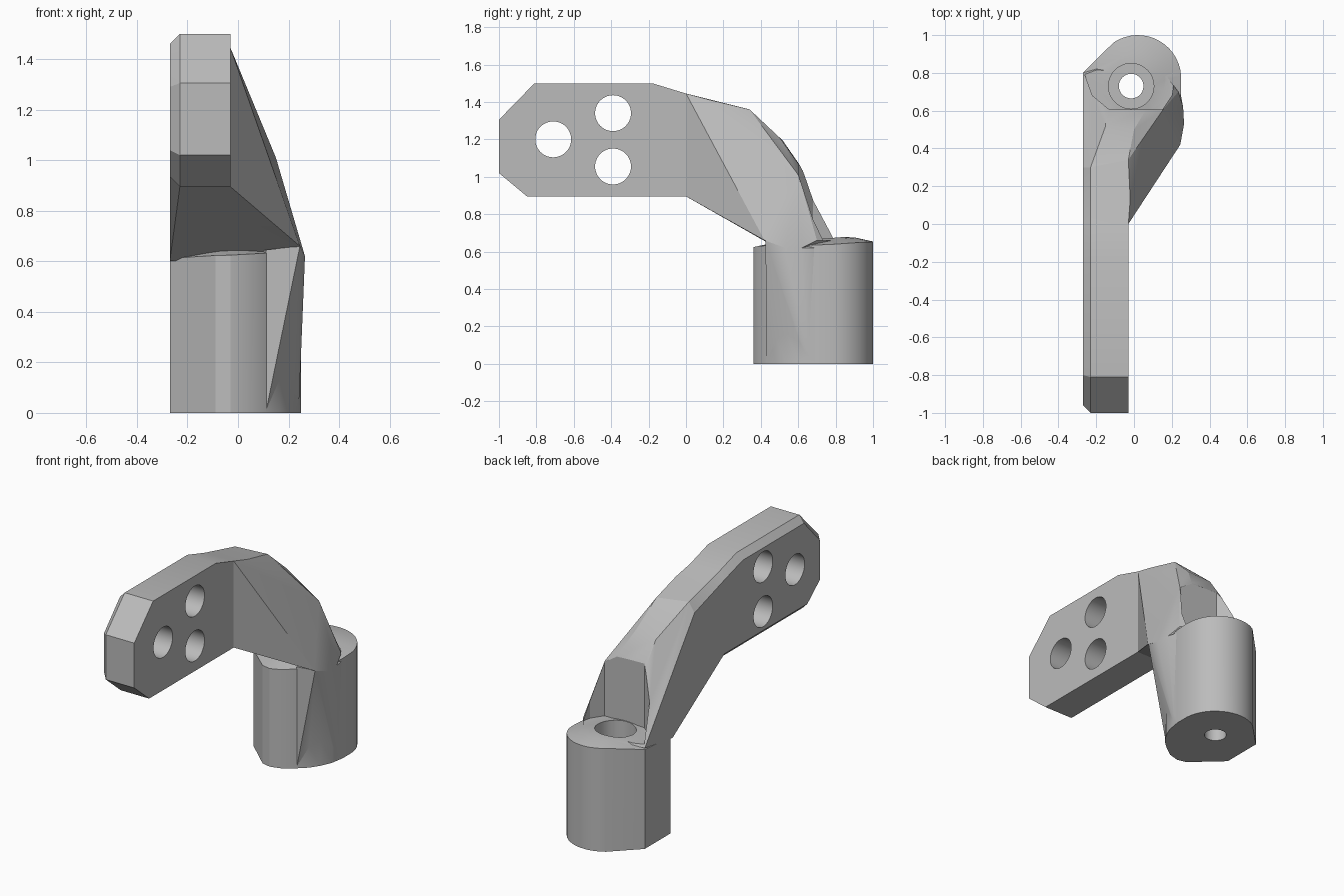
import bpy, bmesh, math
from mathutils import Matrix

cube = bpy.data.objects.get("Cube")
if cube:
    bpy.data.objects.remove(cube, do_unlink=True)

GREY = (0.5, 0.5, 0.5, 1)
mat = bpy.data.materials.new("plain_grey")
mat.use_nodes = True
mat.diffuse_color = GREY
mat.node_tree.nodes["Principled BSDF"].inputs["Base Color"].default_value = GREY


def finish(name, bm):
    bmesh.ops.recalc_face_normals(bm, faces=bm.faces)
    me = bpy.data.meshes.new(name)
    bm.to_mesh(me)
    bm.free()
    me.materials.append(mat)
    ob = bpy.data.objects.new(name, me)
    bpy.context.collection.objects.link(ob)
    return ob


def hull(name, points):
    bm = bmesh.new()
    for p in points:
        bm.verts.new(p)
    res = bmesh.ops.convex_hull(bm, input=bm.verts)
    loose = {v for v in res["geom_interior"] if isinstance(v, bmesh.types.BMVert)}
    bmesh.ops.delete(bm, geom=list(loose), context="VERTS")
    bmesh.ops.dissolve_limit(bm, angle_limit=0.01, verts=bm.verts, edges=bm.edges)
    return finish(name, bm)


def cylinder(name, centre, radius, depth, axis="Z"):
    bm = bmesh.new()
    turn = Matrix.Rotation(math.pi / 2, 4, "Y") if axis == "X" else Matrix()
    bmesh.ops.create_cone(bm, cap_ends=True, segments=48, radius1=radius, radius2=radius,
                          depth=depth, matrix=Matrix.Translation(centre) @ turn)
    return finish(name, bm)


def combine(target, tool, operation):
    mod = target.modifiers.new("join", "BOOLEAN")
    mod.operation, mod.solver, mod.object = operation, "EXACT", tool
    bpy.context.view_layer.objects.active = target
    bpy.ops.object.modifier_apply(modifier=mod.name)
    bpy.data.objects.remove(tool, do_unlink=True)


# Mounting plate, with the outer edge chamfered
outline = [(-1, 1.02), (-.85, .895), (0, .895), (0, 1.445), (-.18, 1.5), (-.81, 1.5), (-1, 1.305)]
inset = [(-1, 1.04), (-.835, .935), (0, .935), (0, 1.405), (-.185, 1.46), (-.8, 1.46), (-1, 1.29)]
inset = [(max(y, -.96), z) for y, z in inset]
bracket = hull("bracket", [(x, y, z) for x in (-.03, -.23) for y, z in outline]
               + [(-.27, y, z) for y, z in inset])

# Sloping arm that widens towards the post
arm = hull("arm", [
    (-.03, 0, .895), (-.23, 0, .895), (-.27, 0, .935), (-.03, 0, 1.445), (-.23, 0, 1.445), (-.27, 0, 1.405),
    (-.02, .13, 1.41), (-.23, .3, 1.37), (-.03, .34, 1.36), (-.15, .52, 1.19), (0, .5, 1.21),
    (-.15, .61, 1.06), (.06, .6, 1.07), (.15, .6, 1.01),
    (-.27, .3, 1.31), (-.27, .45, 1.11), (-.27, .6, .87), (-.27, .8, .64),
    (-.27, .52, .6), (0, .43, .655), (.245, .42, .66), (.265, .53, .62), (.26, .62, .62),
    (.235, .7, .66), (.16, .8, .66), (-.2, .82, .65)])
# Flared clearance pocket above the post
pocket = hull("pocket", [(x, y, z) for z in (.66, 1.6) for x, y in
                         [(-.13, .605), (.15, .605), (.2, .68), (.24, .9), (-.3, .9), (-.22, .68)]])
combine(arm, pocket, "DIFFERENCE")
combine(bracket, arm, "UNION")

# Post with a gently domed top and flattened outer side
ring = [(-.27, .8)]
ring += [(.02 + .23 * math.cos(math.radians(a)), .77 + .23 * math.sin(math.radians(a)))
         for a in range(124, -1, -8)]
ring += [(.25, .7), (.235, .61), (.205, .54), (.165, .48), (.11, .43),
         (.04, .38), (-.03, .36), (-.09, .375), (-.27, .54)]


def dome(x, y):
    return .68 - .65 * x * x - (.25 if y < .83 else .9) * (y - .83) ** 2


bm = bmesh.new()
rows = [[bm.verts.new((x, y, 0)) for x, y in ring]]
for s in (1, .66, .33):
    pts = [(s * x, .72 + s * (y - .72)) for x, y in ring]
    rows.append([bm.verts.new((x, y, dome(x, y))) for x, y in pts])
bm.faces.new(rows[0])
tip = bm.verts.new((0, .72, dome(0, .72)))
count = len(ring)
for i in range(count):
    j = (i + 1) % count
    for a, b in zip(rows, rows[1:]):
        bm.faces.new((a[i], a[j], b[j], b[i]))
    bm.faces.new((rows[-1][i], rows[-1][j], tip))
post = finish("post", bm)

# Tapering web under the wide side of the arm
web = hull("web", [(.11, .432, .002), (.11, .432, .645), (.245, .425, .66), (.265, .53, .62),
                   (.26, .62, .62), (.245, .7, .62), (.24, .66, .002), (.05, .6, .002), (.05, .6, .64)])
combine(post, web, "UNION")
combine(bracket, post, "UNION")

# Bolt bore and plate holes
combine(bracket, cylinder("counterbore", (-.015, .73, .95), .12, 1.3), "DIFFERENCE")
combine(bracket, cylinder("bore", (-.015, .73, .3), .065, 1), "DIFFERENCE")
for y, z in [(-.71, 1.2), (-.39, 1.34), (-.39, 1.055)]:
    combine(bracket, cylinder("hole", (-.15, y, z), .096, .6, "X"), "DIFFERENCE")

bpy.ops.object.select_all(action="DESELECT")
bracket.select_set(True)
bpy.context.view_layer.objects.active = bracket
bpy.ops.object.shade_smooth_by_angle(angle=math.radians(20))
